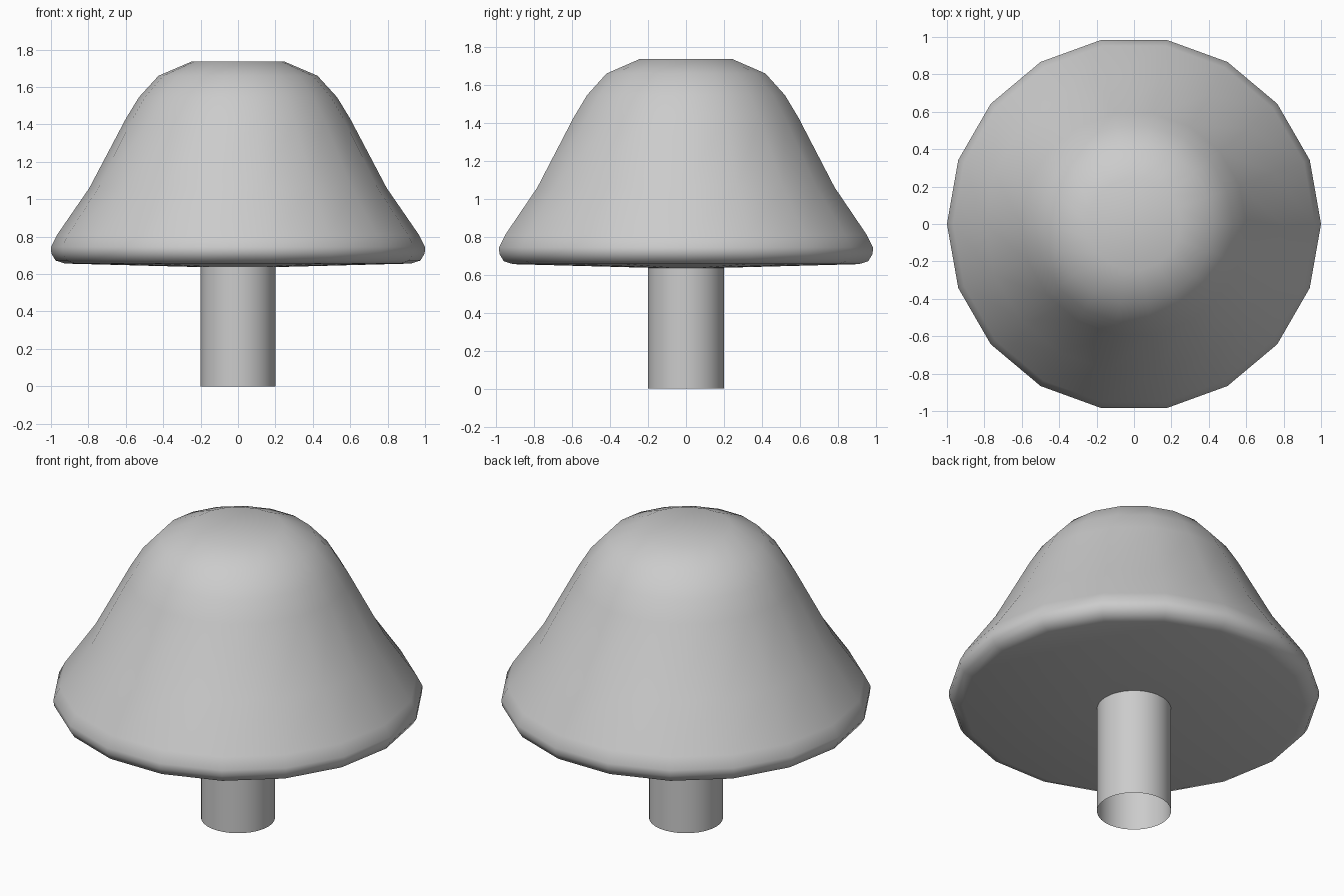
import bpy, bmesh, math

if "Cube" in bpy.data.objects:
    bpy.data.objects.remove(bpy.data.objects["Cube"])


def lathe(name, profile, sides, angle):
    """Spin an (r, z) profile around z; points with r = 0 become poles."""
    bm = bmesh.new()
    rings = []
    for r, z in profile:
        if r == 0:
            rings.append([bm.verts.new((0, 0, z))] * sides)
        else:
            rings.append([bm.verts.new((r * math.cos(2 * math.pi * i / sides),
                                        r * math.sin(2 * math.pi * i / sides), z))
                          for i in range(sides)])
    for a, b in zip(rings, rings[1:]):
        for i in range(sides):
            j = (i + 1) % sides
            bm.faces.new(list(dict.fromkeys([a[i], a[j], b[j], b[i]])))
    bmesh.ops.recalc_face_normals(bm, faces=bm.faces)
    mesh = bpy.data.meshes.new(name)
    bm.to_mesh(mesh)
    bm.free()
    obj = bpy.data.objects.new(name, mesh)
    bpy.context.collection.objects.link(obj)
    bpy.ops.object.select_all(action='DESELECT')
    obj.select_set(True)
    bpy.context.view_layer.objects.active = obj
    bpy.ops.object.shade_smooth_by_angle(angle=math.radians(angle))
    return obj


# Bell-shaped cap, underside centre to flat crown
lathe("mushroom_cap", [
    (0, 0.635), (0.2, 0.637), (0.925, 0.656), (0.975, 0.672), (0.998, 0.71),
    (1.0, 0.745), (0.967, 0.81), (0.795, 1.06), (0.6, 1.43), (0.53, 1.545),
    (0.425, 1.66), (0.248, 1.736), (0, 1.736)], 18, 60)

# Hollow stem, open at the bottom
lathe("stem", [(0.2, 0), (0.2, 0.64)], 32, 30)
